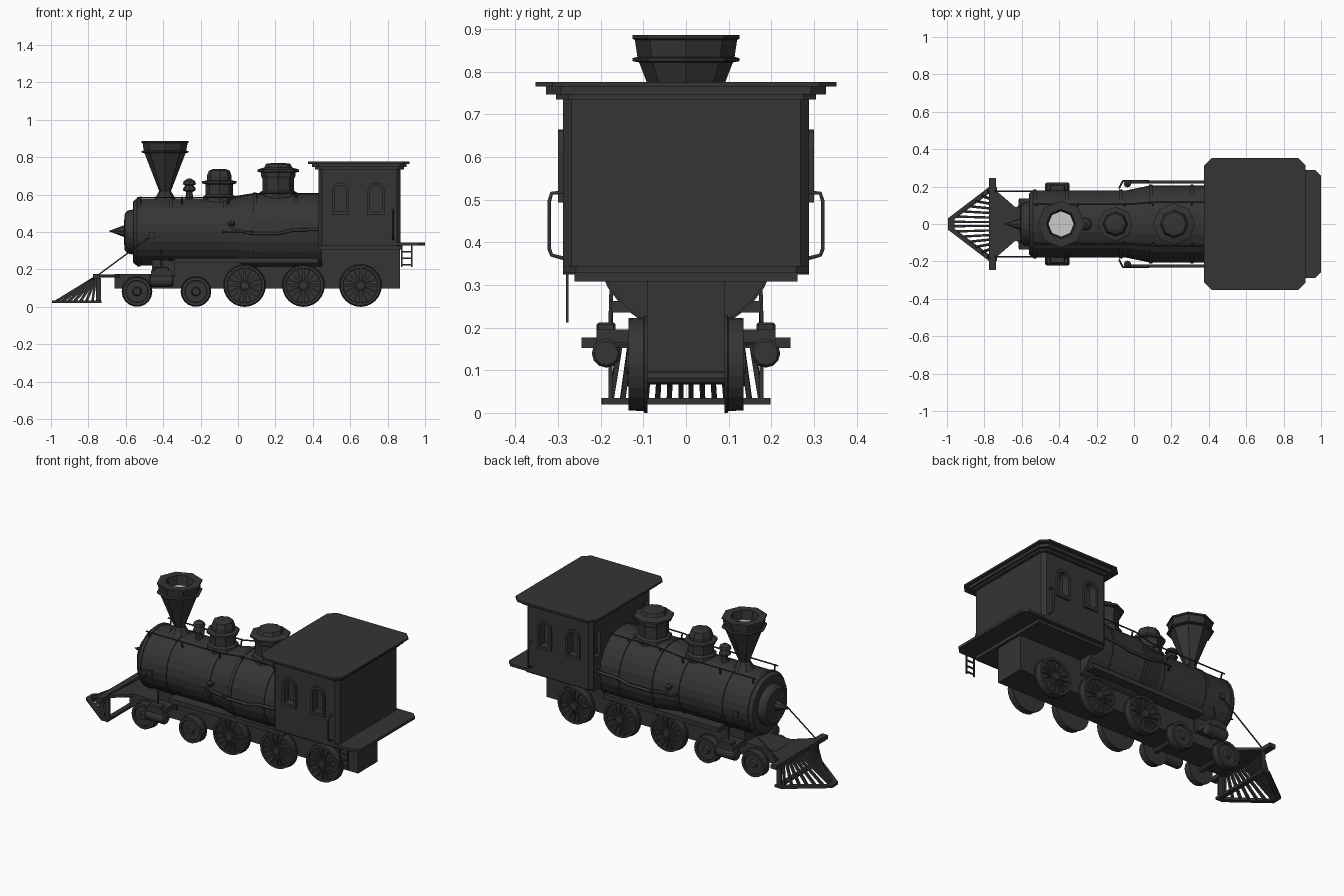
import bpy, bmesh
from math import pi, cos, sin
from mathutils import Matrix, Vector

if "Cube" in bpy.data.objects:
    bpy.data.objects.remove(bpy.data.objects["Cube"])

def material(name, v):
    m = bpy.data.materials.new(name)
    m.diffuse_color = (v, v, v, 1)
    m.use_nodes = True
    m.node_tree.nodes["Principled BSDF"].inputs["Base Color"].default_value = m.diffuse_color
    return m
DARK, LIGHT = material("dark_iron", 0.035), material("light_grey", 0.55)

def finish(name, bm, mat=DARK):
    bmesh.ops.recalc_face_normals(bm, faces=bm.faces)
    me = bpy.data.meshes.new(name)
    bm.to_mesh(me)
    bm.free()
    me.materials.append(mat)
    o = bpy.data.objects.new(name, me)
    bpy.context.collection.objects.link(o)
    return o

def lathe(name, prof, n=8, loc=(0, 0, 0), axis='Z', s=1, mat=DARK):
    """Revolve (radius, height) points round an axis; ends are capped."""
    rot = {'Z': Matrix(), 'X': Matrix.Rotation(pi / 2, 4, 'Y'),
           'Y': Matrix.Rotation(-s * pi / 2, 4, 'X')}[axis]
    M = Matrix.Translation(loc) @ rot
    bm = bmesh.new()
    rings = [[bm.verts.new(M @ Vector((r * cos(2 * pi * i / n), r * sin(2 * pi * i / n), h)))
              for i in range(n)] for r, h in prof]
    for a, b in zip(rings, rings[1:]):
        for i in range(n):
            bm.faces.new((a[i], a[(i + 1) % n], b[(i + 1) % n], b[i]))
    bm.faces.new(rings[0])
    bm.faces.new(rings[-1])
    return finish(name, bm, mat)

def box(name, x, y, z, bevel=0, vertical=False):
    """Box from (min, max) ranges, optionally chamfered."""
    bm = bmesh.new()
    bmesh.ops.create_cube(bm, size=1)
    for v in bm.verts:
        v.co = [(r[0] + r[1]) / 2 + c * (r[1] - r[0]) for r, c in zip((x, y, z), v.co)]
    if bevel:
        es = [e for e in bm.edges if not vertical or
              abs(e.verts[0].co.z - e.verts[1].co.z) > 1e-4]
        bmesh.ops.bevel(bm, geom=es, offset=bevel, segments=1, affect='EDGES')
    return finish(name, bm)

def prism(name, pts, d):
    """Extrude a flat 3D outline along vector d."""
    bm = bmesh.new()
    f = bm.faces.new([bm.verts.new(p) for p in pts])
    r = bmesh.ops.extrude_face_region(bm, geom=[f])
    bmesh.ops.translate(bm, vec=d, verts=[v for v in r['geom'] if isinstance(v, bmesh.types.BMVert)])
    return finish(name, bm)

def tube(name, pts, r, res=1):
    c = bpy.data.curves.new(name, 'CURVE')
    c.dimensions = '3D'
    c.bevel_depth, c.bevel_resolution, c.use_fill_caps = r, res, True
    sp = c.splines.new('POLY')
    sp.points.add(len(pts) - 1)
    for p, q in zip(sp.points, pts):
        p.co = (*q, 1)
    c.materials.append(DARK)
    o = bpy.data.objects.new(name, c)
    bpy.context.collection.objects.link(o)
    return o

# Boiler with rounded smokebox front, tapering up to the wide firebox end
ZB = 0.40
lathe("boiler", [(0.05, -0.61), (0.10, -0.605), (0.115, -0.59), (0.12, -0.562), (0.165, -0.56),
                 (0.18, -0.54), (0.18, -0.04), (0.207, 0.09), (0.207, 0.45)], 24, (0, 0, ZB), 'X')
lathe("front_spike", [(0.001, -0.69), (0.035, -0.60)], 8, (0, 0, ZB + .005), 'X')
for x, r in ((-0.53, .185), (-0.36, .185), (-0.07, .185), (0.09, .212), (0.31, .212)):
    lathe("boiler_band", [(r, x - .009), (r, x + .009)], 24, (0, 0, ZB), 'X')

# Funnel chimney with hollow mouth
lathe("chimney", [(0.065, .57), (0.045, .595), (0.032, .62), (0.110, .822), (0.126, .825), (0.126, .832),
                  (0.114, .835), (0.120, .875), (0.126, .878), (0.126, .886), (0.078, .886), (0.070, .83)],
      8, (-0.39, 0, 0))
lathe("chimney_lining", [(0.068, .831), (0.068, .833)], 8, (-0.39, 0, 0), mat=LIGHT)

# Bell, steam dome and sand dome
lathe("bell", [(0.025, .57), (0.018, .60), (0.018, .615), (0.034, .622), (0.034, .632), (0.022, .65),
               (0.036, .655), (0.030, .672), (0.010, .685)], 8, (-0.26, 0, 0))
lathe("steam_dome", [(0.09, .55), (0.085, .59), (0.073, .60), (0.073, .655), (0.092, .66), (0.092, .672),
                     (0.066, .676), (0.066, .70), (0.056, .728), (0.035, .736)], 8, (-0.10, 0, 0))
lathe("sand_dome", [(0.105, .58), (0.10, .612), (0.085, .62), (0.085, .685), (0.092, .70), (0.092, .718),
                    (0.112, .722), (0.112, .734), (0.075, .745), (0.065, .765), (0.04, .768)],
      8, (0.215, 0, 0))

# Cab body, floor, rear platform and stepped roof
cab = box("cab", (.43, .87), (-.288, .288), (.325, .735), .02, True)
box("cab_floor", (.43, .88), (-.262, .262), (.308, .33))
box("rear_platform", (.43, 1.0), (-.288, .288), (.328, .344), .03, True)
box("roof_cornice", (.412, .888), (-.305, .305), (.735, .748), .03, True)
box("roof_lower", (.395, .90), (-.328, .328), (.747, .767), .035, True)
box("roof_top", (.375, .918), (-.353, .353), (.765, .776), .04, True)

def arch(xc, hw, z0, z1, y):
    zc = z1 - hw
    return [(xc - hw, y, z0), (xc + hw, y, z0)] + \
           [(xc + hw * cos(pi * i / 6), y, zc + hw * sin(pi * i / 6)) for i in range(7)]

def cut(o, cutter):
    m = o.modifiers.new("opening", 'BOOLEAN')
    m.operation, m.object, m.solver = 'DIFFERENCE', cutter, 'EXACT'

# Arched side windows with raised frames, plus front windows
for s in (1, -1):
    for xc in (.548, .738):
        frame = prism("window_frame", arch(xc, .046, .493, .665, s * .28), (0, s * .02, 0))
        cutter = prism("window_cutter", arch(xc, .032, .51, .65, s * .25), (0, s * .1, 0))
        cutter.hide_render = True
        cutter.hide_viewport = True
        cut(frame, cutter)
        cut(cab, cutter)
    c = box("front_window_cutter", (.40, .455), sorted((s * .20, s * .26)), (.51, .66))
    c.hide_render = True
    c.hide_viewport = True
    cut(cab, c)
    # Cab grab handles
    tube("grab_handle", [(.828, s * .285, .518), (.828, s * .315, .515), (.828, s * .321, .495),
                         (.828, s * .321, .385), (.828, s * .315, .37), (.828, s * .285, .362)], .005)

# Rear ladder on one side
for x in (.875, .928):
    box("ladder_rail", (x - .004, x + .004), (-.282, -.275), (.212, .335))
for z in (.225, .26, .295):
    box("ladder_rung", (.872, .93), (-.282, -.275), (z - .004, z + .004))

# Main frame and chassis
box("rear_frame", (.40, .865), (-.092, .092), (.097, .32))
box("main_frame", (-.66, .42), (-.09, .09), (.097, .175))
box("firebox_frame", (-.34, .43), (-.09, .09), (.15, .25))
box("running_board", (-.34, .43), (-.175, .175), (.235, .262))
box("smokebox_saddle", (-.46, -.34), (-.10, .10), (.16, .25))

# Wheels with flange, rim, hub and spokes
for s in (1, -1):
    for x in (.035, .35, .655):
        lathe("drive_wheel", [(.114, .09), (.114, .097), (.110, .10), (.108, .135), (.094, .135), (.092, .122),
                              (.026, .122), (.022, .140)], 24, (x, 0, .114), 'Y', s)
        bm = bmesh.new()
        for i in range(16):
            M = Matrix.Translation((x, s * .125, .114)) @ Matrix.Rotation(2 * pi * i / 16, 4, 'Y') \
                @ Matrix.Translation((.058, 0, 0)) @ Matrix.Diagonal((.075, .014, .009, 1))
            bmesh.ops.create_cube(bm, size=1, matrix=M)
        finish("wheel_spokes", bm)
    for x in (-.54, -.225):
        lathe("leading_wheel", [(.082, .09), (.082, .097), (.078, .10), (.076, .135), (.060, .135), (.058, .125),
                                (.025, .125), (.02, .138)], 18, (x, 0, .082), 'Y', s)
    # Steam cylinders with valve chests
    lathe("steam_cylinder", [(.028, -.475), (.034, -.468), (.034, -.352), (.028, -.345)],
          12, (0, s * .187, .14), 'X')
    box("valve_chest", (-.465, -.355), sorted((s * .09, s * .21)), (.165, .195))
    box("valve_cover", (-.45, -.37), sorted((s * .165, s * .21)), (.19, .212), .005)
    tube("steam_pipe", [(-.41, s * .178, .20), (-.41, s * .175, .30)], .005)
    # Front braces and their brackets
    tube("front_brace", [(-.755, s * .175, .165), (-.47, s * .175, .375)], .004)
    box("brace_bracket", (-.475, -.445), sorted((s * .165, s * .188)), (.365, .40))
    # Boiler side piping and upper handrail
    tube("side_pipe", [(-.035, s * .205, .455), (-.035, s * .22, .43), (-.02, s * .225, .41), (.08, s * .225, .392),
                       (.22, s * .225, .392), (.29, s * .225, .41), (.44, s * .225, .415)], .009)
    lathe("pipe_valve", [(.012, .43), (.02, .44), (.02, .452), (.008, .462)], 8, (-.035, s * .215, 0))
    tube("lower_pipe", [(-.08, s * .19, .40), (-.06, s * .23, .40), (.08, s * .23, .40)], .005)
    tube("handrail", [(-.54, s * .105, .585), (-.04, s * .105, .585), (.09, s * .115, .606), (.43, s * .115, .606)], .004)
    for x, z in ((-.52, .585), (-.3, .585), (-.05, .585), (.10, .606), (.31, .606)):
        tube("handrail_post", [(x, s * .095, z - .05), (x, s * .108, z + .003)], .005)
for x, z in ((.035, .114), (.35, .114), (.655, .114), (-.54, .082), (-.225, .082)):
    lathe("axle", [(.016, -.10), (.016, .10)], 8, (x, 0, z), 'Y')

# Front beam, deck and slatted pilot
box("front_beam", (-.775, -.737), (-.245, .245), (.152, .177))
prism("front_deck", [(-.75, -.19, .158), (-.60, -.06, .158), (-.60, .06, .158), (-.75, .19, .158)], (0, 0, .016))
NOSE = [(-1, 0), (-.995, .03), (-.775, .198)]
prism("pilot_base", [(-.73, -.198, .02), (-.775, -.198, .02), (-.995, -.03, .02), (-.995, .03, .02),
                     (-.775, .198, .02), (-.73, .198, .02), (-.765, .17, .02), (-.96, .025, .02),
                     (-.96, -.025, .02), (-.765, -.17, .02)], (0, 0, .015))
box("pilot_crossbar", (-.76, -.732), (-.198, .198), (.02, .035))
for s in (1, -1):
    box("pilot_post", (-.76, -.732), sorted((s * .172, s * .182)), (.03, .155))
    for i in range(7):
        t = i / 6
        yb = s * (.012 + .165 * t)
        xb = -.985 + .20 * t
        yt = s * (.010 + .145 * t)
        prism("pilot_slat", [(xb, yb - .006, .03), (xb, yb + .006, .03),
                             (-.765, yt + .006, .165), (-.765, yt - .006, .165)], (.012, 0, -.010))
